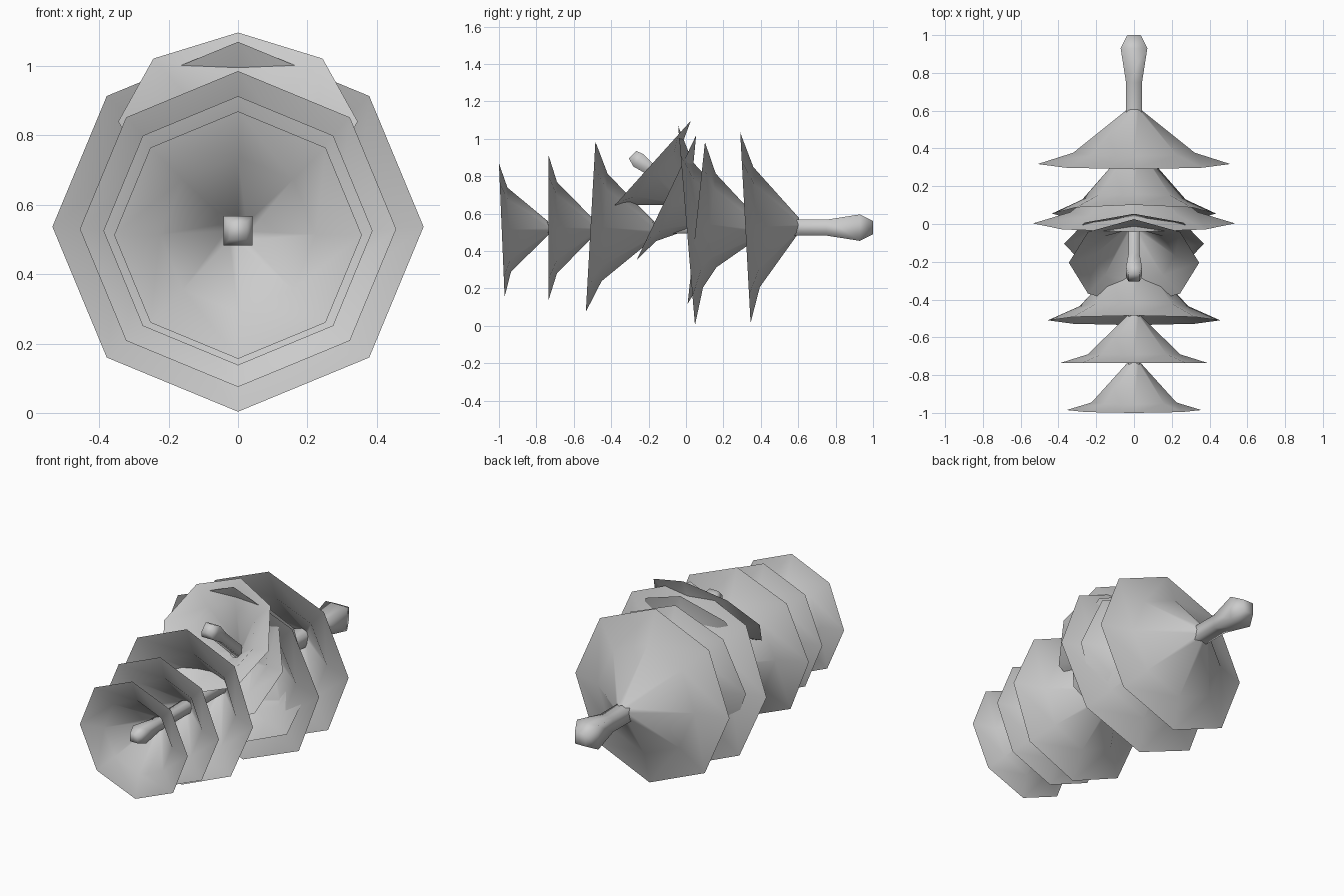
import bpy, math
from mathutils import Vector, Matrix

if "Cube" in bpy.data.objects:
    bpy.data.objects.remove(bpy.data.objects["Cube"])

grey = bpy.data.materials.new("plain_grey")
grey.diffuse_color = (0.6, 0.6, 0.6, 1)
grey.use_nodes = True
grey.node_tree.nodes["Principled BSDF"].inputs["Base Color"].default_value = grey.diffuse_color


def tube(name, rings, sides, turn, close):
    """Skin rings given as (centre, axis, radius); optionally cap both ends."""
    verts, faces = [], []
    side = Vector((1, 0, 0))
    for c, axis, r in rings:
        up = side.cross(axis).normalized()
        for i in range(sides):
            a = 2 * math.pi * (i + turn) / sides
            verts.append(Vector(c) + r * (math.cos(a) * up + math.sin(a) * side))
    for k in range(len(rings) - 1):
        for i in range(sides):
            j = (i + 1) % sides
            faces.append((k * sides + i, k * sides + j, (k + 1) * sides + j, (k + 1) * sides + i))
    if close:
        n = len(verts)
        faces += [tuple(range(sides))[::-1], tuple(range(n - sides, n))]
    me = bpy.data.meshes.new(name)
    me.from_pydata(verts, [], faces)
    me.materials.append(grey)
    ob = bpy.data.objects.new(name, me)
    bpy.context.collection.objects.link(ob)
    for p in me.polygons:
        p.use_smooth = True
    return ob


def bell(name, top, bottom, radius, depth, mid):
    """Flared octagonal bell; top and bottom are (y, z) points of its rim."""
    t, b = Vector((0, *top)), Vector((0, *bottom))
    c = (t + b) / 2
    rim = (t - b).normalized()
    axis = Vector((0, rim.z, -rim.y))
    tube(name, [(c, axis, radius),
                (c + axis * mid, axis, radius * 0.63),
                (c + axis * depth, axis, 0.035)], 8, 0, False)


# Bells along the straight stem
bell("front_bell", (-1.0, 0.865), (-0.97, 0.16), 0.357, 0.25, 0.04)
bell("second_bell", (-0.735, 0.91), (-0.735, 0.14), 0.388, 0.25, 0.045)
bell("third_bell", (-0.485, 0.975), (-0.535, 0.085), 0.456, 0.35, 0.075)
bell("wide_bell", (-0.042, 1.07), (0.048, 0.003), 0.535, 0.30, 0.06)
bell("inner_bell", (0.10, 0.97), (0.01, 0.13), 0.435, 0.35, 0.075)
bell("rear_bell", (0.29, 1.03), (0.345, 0.02), 0.51, 0.29, 0.06)

# Bells on the raised branch
bell("branch_lower_bell", (0.05, 1.01), (-0.26, 0.36), 0.37, 0.25, 0.05)
bell("branch_upper_bell", (0.02, 1.09), (-0.43, 0.59), 0.345, 0.25, 0.05)

# Main square stem with a knob at each end: (y, radius)
ahead = Vector((0, 1, 0))
tube("main_stem", [(Vector((0, y, 0.525)), ahead, r) for y, r in (
    (-0.985, 0.035), (-0.93, 0.06), (-0.78, 0.04), (0.2, 0.045),
    (0.6, 0.06), (0.75, 0.06), (0.93, 0.10), (1.0, 0.05))], 4, 0.5, True)

# Branch stem rising forward, with its knob
path = [((0.30, 0.54), 0.04), ((0.08, 0.60), 0.04), ((-0.17, 0.82), 0.04),
        ((-0.255, 0.885), 0.06), ((-0.285, 0.915), 0.04)]
rings = []
for i, (p, r) in enumerate(path):
    a, b = path[max(i - 1, 0)][0], path[min(i + 1, len(path) - 1)][0]
    rings.append((Vector((0, *p)), Vector((0, b[0] - a[0], b[1] - a[1])).normalized(), r))
tube("branch_stem", rings, 4, 0.5, True)
